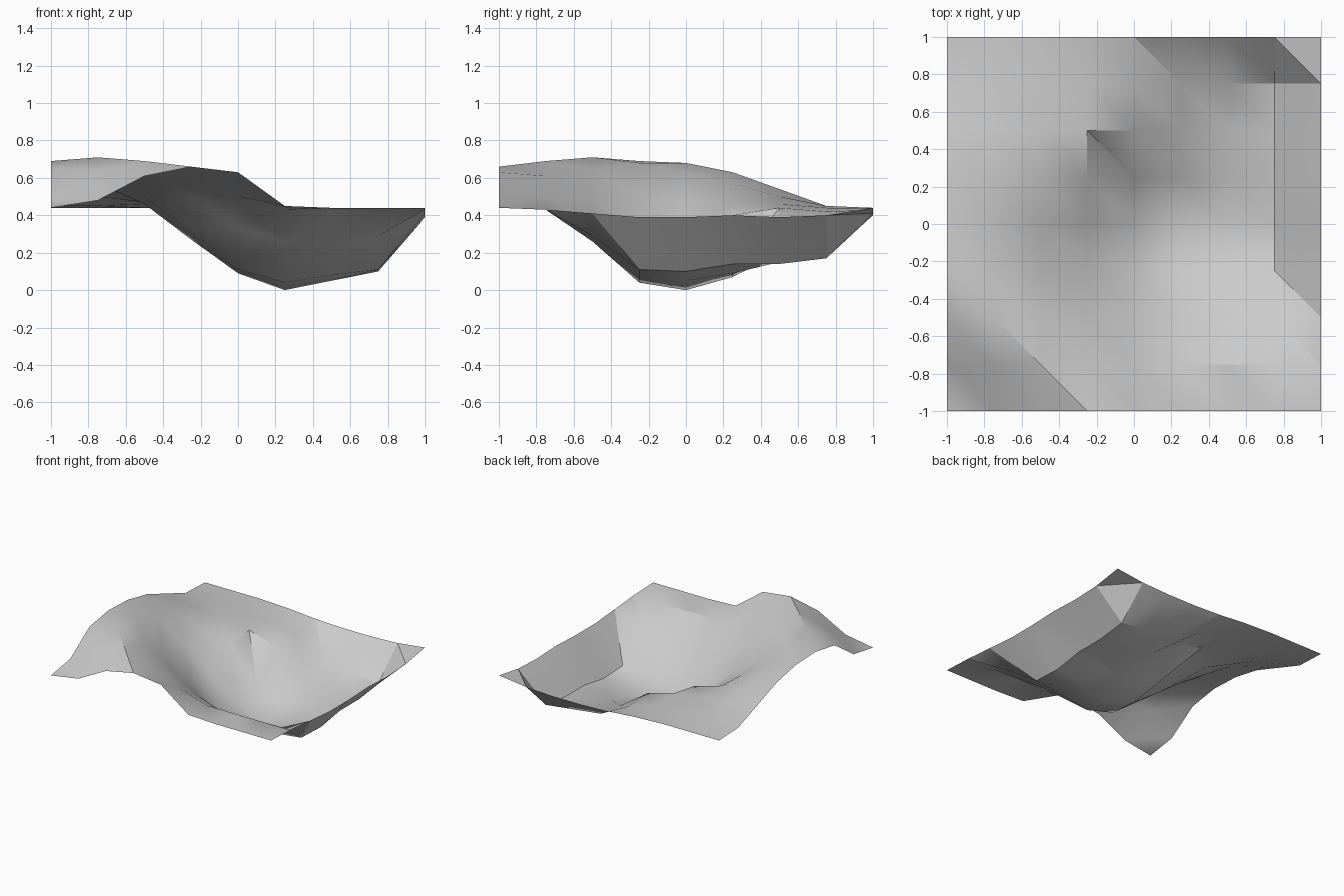
import bpy
import bmesh
import math

# Remove the default cube only
default_cube = bpy.data.objects.get("Cube")
if default_cube:
    bpy.data.objects.remove(default_cube, do_unlink=True)

# Heights in hundredths, one profile per row from front to back, each running right to left
ROW_PROFILES = [
    [44, 48, 61, 66, 63, 45, 44, 44, 44],
    [48, 63, 69, 61, 50, 43, 43, 43, 43],
    [65, 71, 64, 50, 34, 26, 26, 29, 41],
    [69, 68, 50, 32, 11, 4, 8, 11, 39],
    [68, 62, 46, 27, 9, 0, 5, 10, 39],
    [63, 57, 47, 40, 13, 7, 9, 14, 40],
    [54, 50, 46, 44, 37, 20, 15, 14, 39],
    [45, 45, 44, 42, 36, 23, 20, 17, 40],
    [44, 44, 44, 43, 41, 40, 40, 41, 44],
]


def make_material(name, colour):
    """Create a plain matte material in one flat colour."""
    material = bpy.data.materials.new(name)
    material.use_nodes = True
    material.diffuse_color = colour
    shader = next(n for n in material.node_tree.nodes if n.type == "BSDF_PRINCIPLED")
    shader.inputs["Base Color"].default_value = colour
    shader.inputs["Roughness"].default_value = 0.8
    return material


def make_terrain(name, profiles, size, material):
    """Loft the row profiles into one triangulated open sheet."""
    steps = len(profiles) - 1
    bm = bmesh.new()
    grid = []
    for row, profile in enumerate(profiles):
        y = size * (row / steps - 0.5)
        grid.append([
            bm.verts.new((size * (column / steps - 0.5), y, height / 100))
            for column, height in enumerate(profile)
        ])

    # Split every cell along the same diagonal
    for front, back in zip(grid, grid[1:]):
        for column in range(steps):
            bm.faces.new((front[column], front[column + 1], back[column]))
            bm.faces.new((front[column + 1], back[column + 1], back[column]))

    mesh = bpy.data.meshes.new(name)
    bm.to_mesh(mesh)
    bm.free()
    mesh.materials.append(material)
    terrain = bpy.data.objects.new(name, mesh)
    bpy.context.collection.objects.link(terrain)
    return terrain


# Terrain sheet: a curved ridge around a basin
stone_grey = make_material("stone_grey", (0.6, 0.6, 0.6, 1))
terrain = make_terrain("terrain_sheet", ROW_PROFILES, 2, stone_grey)

# Smooth the gentle slopes and keep the steep creases sharp
bpy.ops.object.select_all(action="DESELECT")
terrain.select_set(True)
bpy.context.view_layer.objects.active = terrain
bpy.ops.object.shade_smooth_by_angle(angle=math.radians(30))
